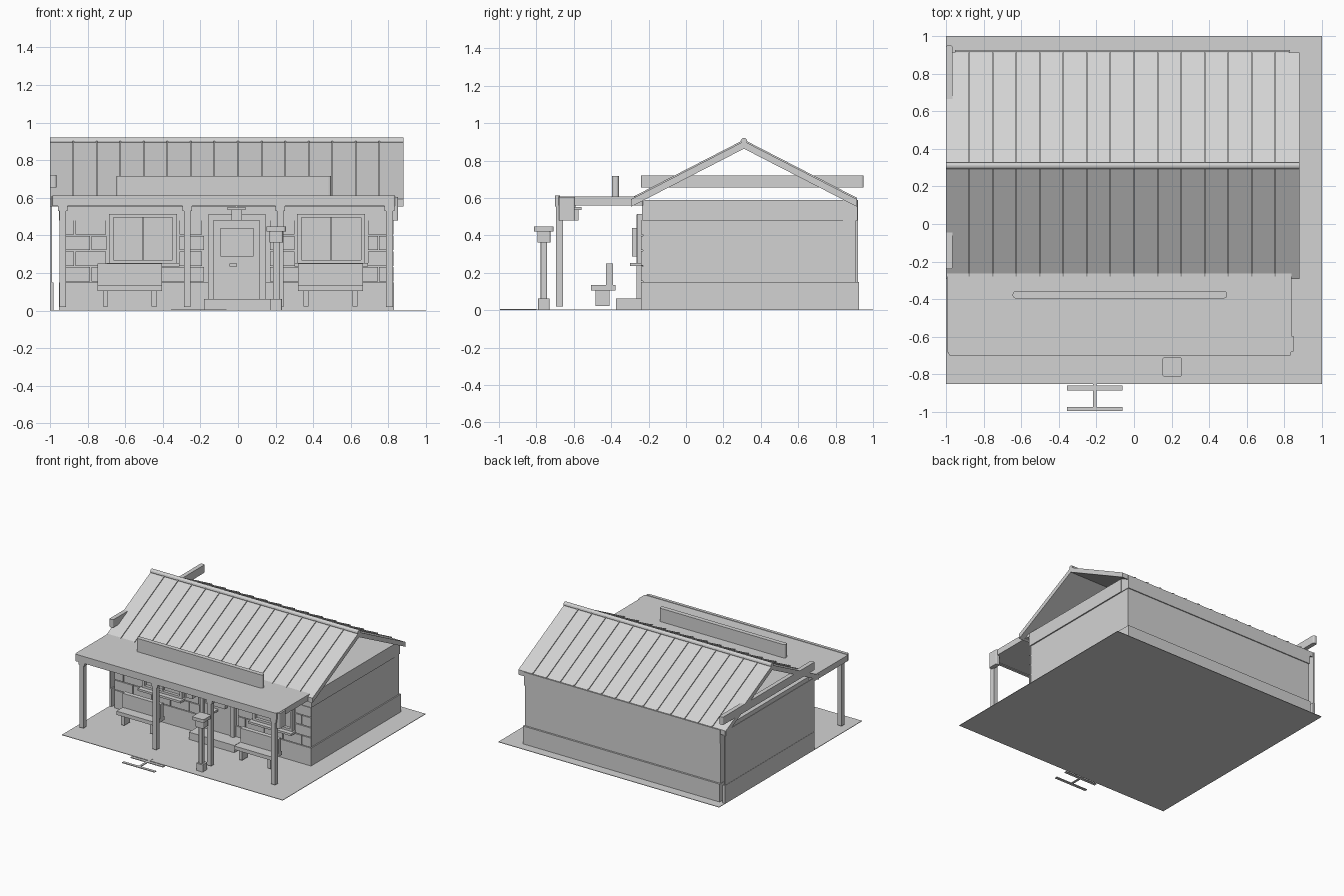
import bpy
import bmesh
from math import radians
from mathutils import Matrix, Vector

cube = bpy.data.objects.get("Cube")
if cube:
    bpy.data.objects.remove(cube, do_unlink=True)

grey = bpy.data.materials.new("plain_grey")
grey.use_nodes = True
tint = (0.65, 0.65, 0.65, 1)
grey.diffuse_color = tint
grey.node_tree.nodes["Principled BSDF"].inputs["Base Color"].default_value = tint


def finish(name, bm):
    bmesh.ops.recalc_face_normals(bm, faces=bm.faces)
    mesh = bpy.data.meshes.new(name)
    bm.to_mesh(mesh)
    bm.free()
    mesh.materials.append(grey)
    obj = bpy.data.objects.new(name, mesh)
    bpy.context.scene.collection.objects.link(obj)
    return obj


def add_box(bm, xs, ys, zs):
    lo, hi = Vector((xs[0], ys[0], zs[0])), Vector((xs[1], ys[1], zs[1]))
    place = Matrix.Translation((lo + hi) / 2) @ Matrix.Diagonal((*(hi - lo), 1))
    return bmesh.ops.create_cube(bm, size=1, matrix=place)["verts"]


def boxes(name, *parts):
    bm = bmesh.new()
    for part in parts:
        add_box(bm, *part)
    return finish(name, bm)


def rounded(name, xs, ys, zs, radius, axis):
    """Box whose edges along one axis are rounded."""
    bm = bmesh.new()
    add_box(bm, xs, ys, zs)
    edges = [e for e in bm.edges
             if abs((e.verts[0].co - e.verts[1].co).normalized()[axis]) > 0.9]
    bmesh.ops.bevel(bm, geom=edges, offset=radius, segments=3, profile=0.5, affect='EDGES')
    return finish(name, bm)


def extrude_x(name, profile, x0, x1):
    bm = bmesh.new()
    face = bm.faces.new([bm.verts.new((x0, y, z)) for y, z in profile])
    out = bmesh.ops.extrude_face_region(bm, geom=[face])["geom"]
    verts = [v for v in out if isinstance(v, bmesh.types.BMVert)]
    bmesh.ops.translate(bm, verts=verts, vec=(x1 - x0, 0, 0))
    return finish(name, bm)


# Ground and flat marking
boxes("ground", ((-1, 1), (-0.85, 1), (0, 0.004)))
boxes("ground_marking",
      ((-0.355, -0.06), (-0.885, -0.86), (0, 0.006)),
      ((-0.355, -0.06), (-0.995, -0.972), (0, 0.006)),
      ((-0.217, -0.2), (-0.98, -0.8), (0, 0.006)))
bm = bmesh.new()
path = [(-0.217, -0.8), (0.1, -0.635), (0.1, -0.655), (-0.2, -0.81)]
bm.faces.new([bm.verts.new((x, y, 0.006)) for x, y in path])
finish("marking_tail", bm)

# House body with plinth and top band
boxes("house_walls", ((-0.95, 0.82), (-0.23, 0.91), (0.004, 0.59)))
boxes("plinth", ((-0.953, 0.83), (-0.24, 0.84), (0.004, 0.15)),
      ((-0.953, 0.83), (0.84, 0.925), (0.004, 0.15)))
boxes("top_band", ((-0.953, 0.83), (-0.235, 0.84), (0.48, 0.59)),
      ((-0.953, 0.825), (0.84, 0.918), (0.48, 0.59)))
boxes("side_wall", ((-0.998, -0.99), (-0.235, 0.92), (0.004, 0.59)),
      ((-1, -0.98), (-0.235, 0.925), (0.004, 0.15)))
rounded("side_sign", (-1, -0.965), (-0.24, 0.95), (0.655, 0.72), 0.012, 2)

# Thin stone courses on the front wall, left clear of door and windows
openings = [(-0.7, -0.31), (-0.18, 0.17), (0.3, 0.69)]
bm = bmesh.new()
rows, length, gap = 4, 0.17, 0.006
height = 0.33 / rows
for row in range(rows):
    z = 0.15 + row * height
    x = -0.95 - (row % 2) * length / 2
    while x < 0.82:
        spans = [(max(x, -0.95), min(x + length - gap, 0.828))]
        for lo, hi in openings:
            if z + height < 0.25 and lo != openings[1][0]:
                continue
            cut = []
            for a, b in spans:
                cut += [(a, min(b, lo)), (max(a, hi), b)]
            spans = [s for s in cut if s[1] - s[0] > 0.015]
        for span in spans:
            add_box(bm, span, (-0.241, -0.229), (z + gap, z + height))
        x += length
finish("front_stones", bm)

# Gable roof shell, open at both ends
ridge_y, ridge_z, half, drop, thick = 0.31, 0.903, 0.603, 0.31, 0.04
upper = [(ridge_y - half, ridge_z - drop), (ridge_y, ridge_z), (ridge_y + half, ridge_z - drop)]
shell = upper + [(y, z - thick) for y, z in reversed(upper)]
extrude_x("roof", shell, -1, 0.88)
seam = [(y, z + 0.008) for y, z in upper] + [(y, z - 0.01) for y, z in reversed(upper)]
for i in range(14):
    x = -0.875 + i * 0.125
    extrude_x("roof_seam", seam, x - 0.004, x + 0.004)
bm = bmesh.new()
turn = Matrix.Translation((-0.06, ridge_y, ridge_z)) @ Matrix.Rotation(radians(90), 4, 'Y')
bmesh.ops.create_cone(bm, cap_ends=True, segments=12, radius1=0.018, radius2=0.018,
                      depth=1.88, matrix=turn)
finish("ridge_cap", bm)

# Porch roof, beams and posts
rounded("porch_roof", (-0.995, 0.838), (-0.685, -0.23), (0.56, 0.608), 0.012, 2)
rounded("porch_front_beam", (-0.985, 0.835), (-0.7, -0.675), (0.555, 0.612), 0.008, 2)
rounded("porch_end_bracket", (0.815, 0.852), (-0.68, -0.595), (0.48, 0.605), 0.01, 2)
for x in (-0.932, -0.27, 0.225, 0.805):
    boxes("porch_post", ((x - 0.018, x + 0.018), (-0.695, -0.657), (0.02, 0.56)),
          ((x - 0.026, x + 0.026), (-0.695, -0.65), (0.53, 0.56)))
rounded("front_sign", (-0.645, 0.495), (-0.395, -0.358), (0.605, 0.717), 0.014, 2)

# Hanging lamp over the entrance
boxes("porch_lamp", ((-0.055, 0.04), (-0.635, -0.56), (0.535, 0.552)),
      ((-0.035, 0.02), (-0.62, -0.575), (0.48, 0.535)),
      ((-0.015, 0.0), (-0.605, -0.59), (0.55, 0.565)))

# Windows and benches, one pair each side of the door
for x in (-0.505, 0.495):
    w = 0.18
    boxes("window_frame",
          ((x - w, x - w + 0.022), (-0.262, -0.23), (0.25, 0.515)),
          ((x + w - 0.022, x + w), (-0.262, -0.23), (0.25, 0.515)),
          ((x - w, x + w), (-0.262, -0.23), (0.495, 0.515)),
          ((x - w, x + w), (-0.262, -0.23), (0.25, 0.27)),
          ((x - 0.004, x + 0.004), (-0.25, -0.23), (0.26, 0.5)))
    boxes("window_sill", ((x - w - 0.015, x + w + 0.015), (-0.3, -0.23), (0.235, 0.252)))
    boxes("window_pane", ((x - w, x + w), (-0.238, -0.23), (0.26, 0.5)))
    c = x - 0.003 if x > 0 else x - 0.07
    boxes("bench_seat", ((c - 0.172, c + 0.172), (-0.508, -0.378), (0.105, 0.135)))
    boxes("bench_back", ((c - 0.172, c + 0.172), (-0.427, -0.39), (0.135, 0.25)))
    for side in (-1, 1):
        lx = c + side * 0.13
        boxes("bench_leg", ((lx - 0.014, lx + 0.014), (-0.485, -0.408), (0.022, 0.105)))

# Door with frame, notice, handle plate and step
boxes("door_step", ((-0.182, 0.23), (-0.375, -0.23), (0.004, 0.063)))
boxes("door", ((-0.13, 0.115), (-0.25, -0.23), (0.06, 0.48)))
boxes("door_frame", ((-0.16, -0.13), (-0.265, -0.23), (0.06, 0.51)),
      ((0.115, 0.148), (-0.265, -0.23), (0.06, 0.51)),
      ((-0.16, 0.148), (-0.265, -0.23), (0.48, 0.51)))
boxes("door_notice", ((-0.092, 0.082), (-0.288, -0.25), (0.287, 0.44)))
boxes("door_plate", ((-0.046, -0.004), (-0.3, -0.25), (0.235, 0.25)))

# Free-standing pillar in front of the porch
px, py = 0.203, -0.76
for name, r, z0, z1 in (("pillar_base", 0.03, 0.004, 0.063), ("pillar_shaft", 0.017, 0.06, 0.37),
                        ("pillar_head", 0.035, 0.362, 0.425), ("pillar_cap", 0.052, 0.42, 0.446)):
    rounded(name, (px - r, px + r), (py - r, py + r), (z0, z1), r * 0.25, 2)
